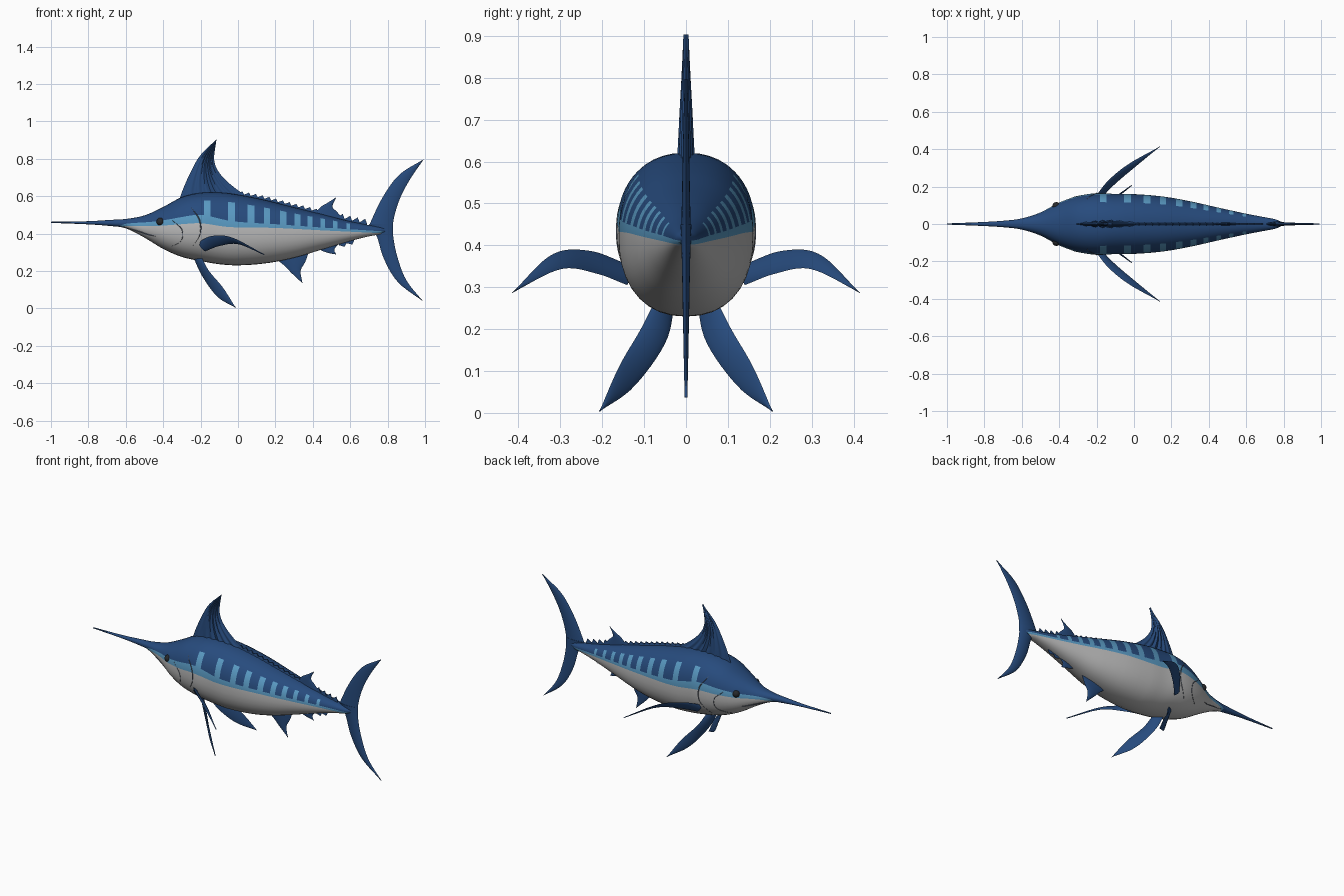
import bpy, bmesh, math
from mathutils import Vector

if "Cube" in bpy.data.objects:
    bpy.data.objects.remove(bpy.data.objects["Cube"])


def material(name, rgb):
    m = bpy.data.materials.new(name)
    m.diffuse_color = (*rgb, 1)
    m.use_nodes = True
    m.node_tree.nodes["Principled BSDF"].inputs["Base Color"].default_value = m.diffuse_color
    return m


NAVY = material("navy_blue", (0.02, 0.07, 0.205))
SKY = material("light_blue", (0.10, 0.32, 0.54))
PALE = material("pale_grey", (0.50, 0.50, 0.50))
DARK = material("eye_black", (0.02, 0.022, 0.025))
CREASE = material("crease_slate", (0.08, 0.10, 0.14))


def smooth(pts, t):
    """Smooth curve through (key, value...) tuples, evaluated at key t."""
    n = len(pts)
    t = min(max(t, pts[0][0]), pts[-1][0])
    i = next((k for k in range(n - 1) if t <= pts[k + 1][0]), n - 2)
    P = [Vector(p[1:]) if len(p) > 2 else Vector((p[1], 0)) for p in pts]
    K = [p[0] for p in pts]

    def slope(k):
        a, b = max(k - 1, 0), min(k + 1, n - 1)
        return (P[b] - P[a]) / (K[b] - K[a])
    h = K[i + 1] - K[i]
    s = (t - K[i]) / h
    return (P[i] * (2*s**3 - 3*s**2 + 1) + slope(i) * h * (s**3 - 2*s**2 + s)
            + P[i + 1] * (3*s**2 - 2*s**3) + slope(i + 1) * h * (s**3 - s**2))


def loft(name, rings, mats, rule=None, angle=40):
    """Skin closed rings of points; rule(row, column) picks the material."""
    bm = bmesh.new()
    rows = [[bm.verts.new(p) for p in r] for r in rings]
    n = len(rows[0])
    for i in range(len(rows) - 1):
        for j in range(n):
            k = (j + 1) % n
            f = bm.faces.new((rows[i][j], rows[i][k], rows[i + 1][k], rows[i + 1][j]))
            f.smooth = True
            f.material_index = rule(i, j) if rule else 0
    for r in (rows[0], rows[-1]):
        bm.faces.new(r)
    bmesh.ops.remove_doubles(bm, verts=bm.verts, dist=1e-5)
    bmesh.ops.dissolve_degenerate(bm, edges=bm.edges, dist=1e-6)
    bmesh.ops.recalc_face_normals(bm, faces=bm.faces)
    me = bpy.data.meshes.new(name)
    bm.to_mesh(me)
    bm.free()
    for m in mats:
        me.materials.append(m)
    me.set_sharp_from_angle(angle=math.radians(angle))
    ob = bpy.data.objects.new(name, me)
    bpy.context.collection.objects.link(ob)
    return ob


# ---- Body: stations of (x, bottom, top, half width)
BODY = [(-1.0, .457, .463, .003), (-.8, .449, .466, .011), (-.68, .440, .473, .019),
        (-.6, .428, .478, .030), (-.5, .378, .497, .062), (-.4, .318, .542, .115),
        (-.3, .275, .595, .150), (-.2, .253, .618, .165), (-.1, .236, .620, .161),
        (0, .230, .608, .160), (.15, .241, .578, .148), (.3, .270, .540, .122),
        (.45, .315, .503, .088), (.6, .360, .465, .055), (.7, .385, .445, .036),
        (.76, .396, .434, .024), (.80, .410, .425, .006)]
WHITE_LINE = [(-.63, .432), (-.6, .440), (-.45, .440), (-.3, .450), (-.2, .455),
              (-.05, .435), (.2, .430), (.45, .417), (.7, .405), (.8, .400)]
BAND = [(-.63, .010), (-.4, .028), (-.2, .045), (0, .030), (.2, .020), (.8, .010)]
STRIPES = [(-.165, .036), (-.035, .036), (.070, .036), (.155, .034), (.242, .034),
           (.318, .030), (.385, .028), (.452, .024), (.520, .022), (.590, .018)]
POW = 2.25


def section(x):
    b, t, w = smooth(BODY, x)
    return (b + t) / 2, (t - b) / 2, w


def z_to_angle(x, z):
    mid, h, _ = section(x)
    s = max(-1, min(1, (z - mid) / h))
    return math.asin(math.copysign(abs(s) ** (POW / 2), s))


def skin(x, a):
    mid, h, w = section(x)
    s, c = math.sin(a), max(math.cos(a), 0)
    return Vector((x, w * c ** (2 / POW), mid + h * math.copysign(abs(s) ** (2 / POW), s)))


def on_skin(x, z):
    return skin(x, z_to_angle(x, z))


xs = {round(-1 + .02 * i, 4) for i in range(91)}
xs = {x for x in xs if all(abs(abs(x - c) - w / 2) > .006 for c, w in STRIPES)}
xs |= {round(c + s * w / 2, 4) for c, w in STRIPES for s in (-1, 1)} | {-.63}
xs = sorted(xs)
STEPS = (9, 2, 5, 5)            # belly, side band, stripe zone, back
zone_of = [z for z, n in enumerate(STEPS) for _ in range(n)]
rings = []
for x in xs:
    mid, h, _ = section(x)
    line = smooth(WHITE_LINE, x)[0]
    band = line + smooth(BAND, x)[0]
    stops = [-math.pi / 2, z_to_angle(x, line), z_to_angle(x, band),
             z_to_angle(x, max(band, mid + .76 * h)), math.pi / 2]
    angs = [stops[k] + (stops[k + 1] - stops[k]) * i / n
            for k, n in enumerate(STEPS) for i in range(n)] + [math.pi / 2]
    half = [skin(x, a) for a in angs]
    rings.append(half + [Vector((p.x, -p.y, p.z)) for p in half[-2:0:-1]])


def body_colour(i, j):
    x = (xs[i] + xs[i + 1]) / 2
    zone = zone_of[j] if j < len(zone_of) else zone_of[2 * len(zone_of) - 1 - j]
    if x < -.63 or zone == 3:
        return 0
    if zone == 2:
        return 1 if any(abs(x - c) < w / 2 for c, w in STRIPES) else 0
    return 2 if zone == 0 else 1


loft("body", rings, [NAVY, SKY, PALE], body_colour)


# ---- Fins: skinned between two edges, lens shaped in section
def fin(name, edge_a, edge_b, thick, mirror=False, steps=20, across=10, ribs=0):
    def sample(e, v):
        e = [p if len(p) == 3 else (p[0], 0, p[1]) for p in e]
        return smooth([(i / (len(e) - 1), *p) for i, p in enumerate(e)], v)
    for side in ((1, -1) if mirror else (1,)):
        out = []
        for i in range(steps + 1):
            v = i / steps
            a, b = sample(edge_a, v), sample(edge_b, v)
            w = min(v, .93)
            chord = sample(edge_b, w) - sample(edge_a, w)
            span = sample(edge_a, w + .04) - sample(edge_a, w - .04 if w > .04 else 0)
            nrm = chord.cross(span).normalized()

            def pt(u, s):
                t = thick * (1 - .75 * v) * math.sin(math.pi * u) ** .7
                t *= 1 + .3 * math.cos(2 * math.pi * ribs * u) if ribs else 1
                p = a.lerp(b, u) + nrm * t * s
                return Vector((p.x, p.y * side, p.z))
            out.append([pt(k / across, 1) for k in range(across)]
                       + [pt(1 - k / across, -1) for k in range(across)])
        label = name if not mirror else name + ("_left" if side > 0 else "_right")
        loft(label, out, [NAVY])


fin("dorsal_fin",
    [(-.32, .56), (-.295, .635), (-.25, .735), (-.20, .82), (-.115, .904)],
    [(.10, .57), (-.005, .635), (-.09, .712), (-.127, .79), (-.115, .904)],
    .019, across=40, ribs=7)
fin("rear_dorsal_fin", [(.40, .49), (.44, .54), (.48, .565), (.527, .595)],
    [(.58, .46), (.53, .515), (.505, .545), (.527, .595)], .008)
fin("anal_fin", [(.18, .28), (.24, .235), (.29, .185), (.345, .134)],
    [(.385, .32), (.36, .25), (.335, .20), (.345, .134)], .010)
fin("rear_anal_fin", [(.40, .34), (.44, .312), (.48, .297), (.525, .288)],
    [(.57, .38), (.54, .345), (.515, .315), (.525, .288)], .007)
fin("tail_upper_lobe",
    [(.69, .405), (.715, .475), (.78, .605), (.865, .717), (.993, .797)],
    [(.83, .405), (.832, .475), (.865, .585), (.92, .69), (.993, .797)], .013)
fin("tail_lower_lobe",
    [(.70, .45), (.742, .385), (.78, .265), (.855, .14), (.99, .037)],
    [(.83, .45), (.83, .385), (.852, .275), (.90, .15), (.99, .037)], .013)
fin("pectoral_fin",
    [(-.21, .14, .355), (-.14, .23, .387), (-.03, .32, .378), (.14, .415, .287)],
    [(-.175, .14, .305), (-.10, .215, .333), (0, .30, .343), (.14, .415, .287)], .010, True)
fin("pelvic_fin",
    [(-.24, .025, .275), (-.19, .048, .17), (-.11, .125, .062), (-.012, .207, .003)],
    [(-.195, .07, .275), (-.155, .108, .20), (-.08, .16, .11), (-.012, .207, .003)], .010, True)


# ---- Spiny ridges and finlets: saw-toothed blades along the back and belly
def ridge(name, x0, x1, teeth, height, thick, side=0):
    out = []
    for i in range(teeth * 4 + 1):
        x = x0 + (x1 - x0) * i / (teeth * 4)
        mid, h, _ = section(x)
        rise = .006 + height * (0, .3, .65, 1)[i % 4]
        sgn = -1 if side else 1
        z, root = mid + sgn * (h + rise), mid + sgn * (h - .02)
        out.append([(x, -thick, root), (x, thick, root),
                    (x, thick * .3, z), (x, -thick * .3, z)])
    loft(name, out, [NAVY], angle=25)


ridge("back_spines", -.04, .43, 13, .016, .010)
ridge("upper_finlets", .53, .69, 4, .024, .005)
ridge("lower_finlets", .54, .62, 2, .016, .004, 1)


# ---- Head details: mouth and gill creases, eyes
def crease(name, pts, radius):
    for side, tag in ((1, "left"), (-1, "right")):
        out = []
        for i in range(17):
            x, z = smooth([(k / (len(pts) - 1), *p) for k, p in enumerate(pts)], i / 16)
            c = on_skin(x, z)
            r = radius * (.25 + .75 * math.sin(math.pi * i / 16))
            out.append([Vector((c.x + r * math.cos(q) * .7, side * (c.y + r * math.sin(q) * .6),
                                c.z + r * math.cos(q) * .7))
                        for q in (k * math.pi / 3 for k in range(6))])
        loft(f"{name}_{tag}", out, [CREASE])


crease("mouth", [(-.615, .436), (-.54, .415), (-.48, .395), (-.44, .385)], .004)
crease("gill_cover", [(-.25, .54), (-.205, .47), (-.205, .39), (-.26, .31)], .004)
crease("cheek_plate", [(-.35, .47), (-.30, .42), (-.305, .36), (-.37, .325)], .003)

for side, tag in ((1, "left"), (-1, "right")):
    c = on_skin(-.415, .463)
    bpy.ops.mesh.primitive_uv_sphere_add(segments=20, ring_count=12, radius=.021,
                                         location=(c.x, side * (c.y - .008), c.z))
    eye = bpy.context.object
    eye.name = "eye_" + tag
    eye.data.materials.append(DARK)
    bpy.ops.object.shade_smooth()
